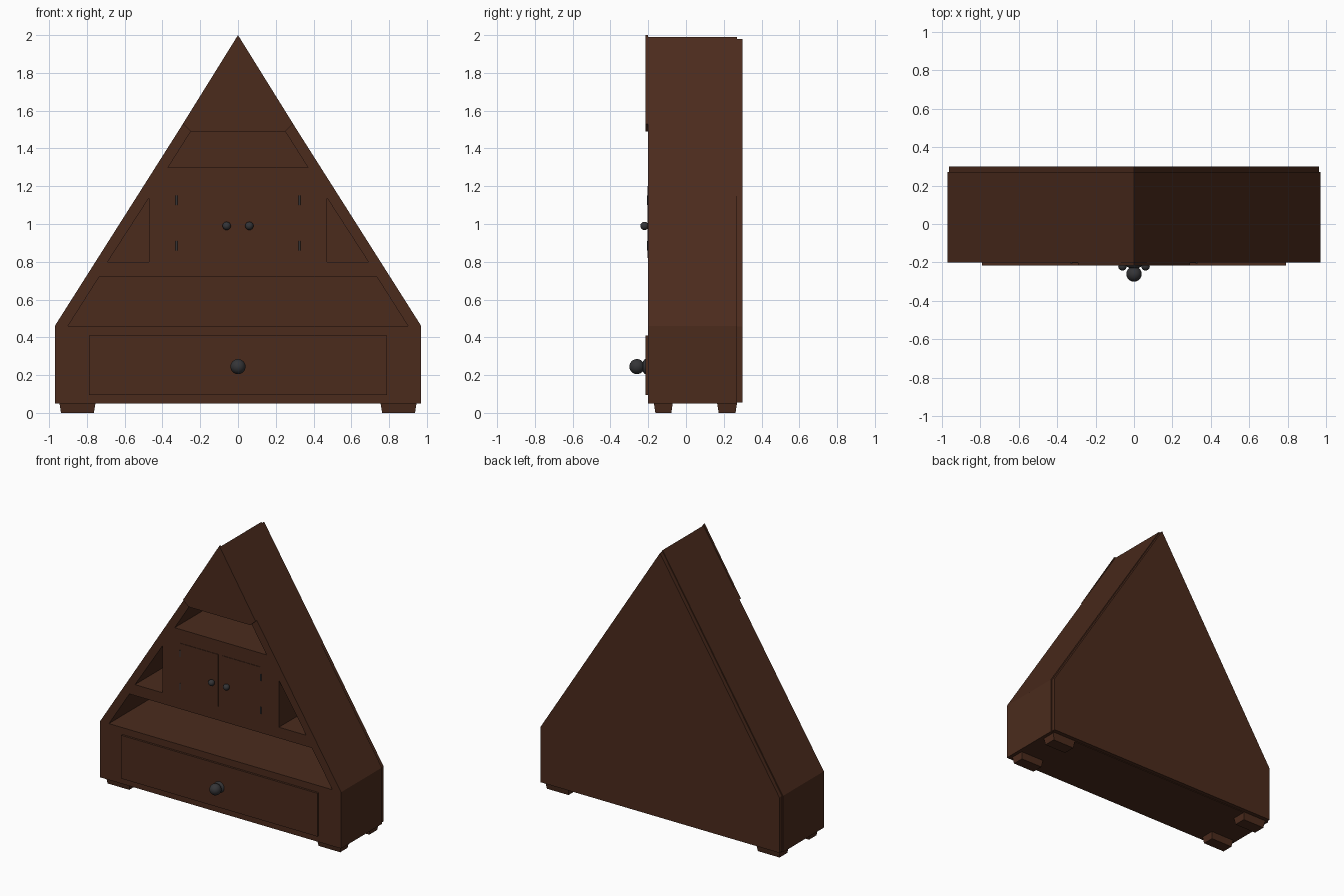
import bpy, bmesh
from math import pi

if "Cube" in bpy.data.objects:
    bpy.data.objects.remove(bpy.data.objects["Cube"])


def material(name, rgb):
    m = bpy.data.materials.new(name)
    m.diffuse_color = (*rgb, 1)
    m.use_nodes = True
    m.node_tree.nodes["Principled BSDF"].inputs["Base Color"].default_value = m.diffuse_color
    return m


wood = material("dark_wood", (0.07, 0.024, 0.012))
metal = material("dark_metal", (0.035, 0.035, 0.038))


def finish(name, bm, mat):
    bmesh.ops.recalc_face_normals(bm, faces=bm.faces)
    me = bpy.data.meshes.new(name)
    bm.to_mesh(me)
    bm.free()
    me.materials.append(mat)
    ob = bpy.data.objects.new(name, me)
    bpy.context.collection.objects.link(ob)
    return ob


def prism(name, pts, y0, y1, mat=wood):
    """Extrude an x-z outline from y0 to y1."""
    bm = bmesh.new()
    face = bm.faces.new([bm.verts.new((x, y0, z)) for x, z in pts])
    ext = bmesh.ops.extrude_face_region(bm, geom=[face])["geom"]
    bmesh.ops.translate(bm, vec=(0, y1 - y0, 0),
                        verts=[v for v in ext if isinstance(v, bmesh.types.BMVert)])
    return finish(name, bm, mat)


def rect(x0, x1, z0, z1):
    return [(x0, z0), (x1, z0), (x1, z1), (x0, z1)]


def select(ob):
    bpy.ops.object.select_all(action='DESELECT')
    ob.select_set(True)
    bpy.context.view_layer.objects.active = ob


def ball(name, loc, r, sy=1.0):
    bpy.ops.mesh.primitive_uv_sphere_add(segments=24, ring_count=12, radius=r, location=loc)
    ob = bpy.context.object
    ob.name = name
    ob.scale.y = sy
    ob.data.materials.append(metal)
    bpy.ops.object.shade_smooth()


def rod(name, loc, r, length, along_y=True):
    bpy.ops.mesh.primitive_cylinder_add(vertices=16, radius=r, depth=length, location=loc,
                                        rotation=(pi / 2 if along_y else 0, 0, 0))
    ob = bpy.context.object
    ob.name = name
    ob.data.materials.append(metal)
    bpy.ops.object.shade_smooth_by_angle()


# cabinet body with its open shelves cut out
body = prism("cabinet_body", [(-0.97, 0.05), (0.97, 0.05), (0.97, 0.46), (0, 1.99), (-0.97, 0.46)],
             -0.2, 0.27)
openings = [
    [(-0.90, 0.46), (0.90, 0.46), (0.735, 0.72), (-0.735, 0.72)],
    [(-0.37, 1.30), (0.37, 1.30), (0.25, 1.49), (-0.25, 1.49)],
    [(0.47, 0.80), (0.69, 0.80), (0.47, 1.14)],
    [(-0.47, 0.80), (-0.69, 0.80), (-0.47, 1.14)],
]
for pts in openings:
    cutter = prism("shelf_cutter", pts, -0.3, 0.35)
    cutter.hide_render = True
    mod = body.modifiers.new("opening", 'BOOLEAN')
    mod.operation = 'DIFFERENCE'
    mod.solver = 'EXACT'
    mod.object = cutter
    select(body)
    bpy.ops.object.modifier_apply(modifier=mod.name)
    bpy.data.objects.remove(cutter)

# back board, crown and drawer
prism("back_board", [(-0.962, 0.055), (0.962, 0.055), (0.962, 0.458), (0, 1.98), (-0.962, 0.458)],
      0.27, 0.3)
prism("crown_panel", [(-0.25, 1.49), (0.25, 1.49), (0.292, 1.53), (0, 2.0), (-0.292, 1.53)],
      -0.215, -0.2)
prism("drawer_front", rect(-0.79, 0.79, 0.095, 0.41), -0.215, -0.2)

# drawer knob
ball("drawer_knob", (0, -0.26, 0.245), 0.04)
ball("drawer_knob_base", (0, -0.214, 0.245), 0.04, 0.45)
rod("drawer_knob_stem", (0, -0.23, 0.245), 0.014, 0.05)

for s, side in ((-1, "left"), (1, "right")):
    # door, knob and hinges
    prism(f"{side}_door", rect(s * 0.018, s * 0.322, 0.82, 1.20), -0.2035, -0.195)
    ball(f"{side}_door_knob", (s * 0.06, -0.22, 0.99), 0.022)
    rod(f"{side}_door_knob_stem", (s * 0.06, -0.205, 0.99), 0.009, 0.02)
    for z in (0.885, 1.125):
        rod(f"{side}_hinge", (s * 0.325, -0.2, z), 0.006, 0.05, False)
    # tapered feet
    for y0, y1, end in ((-0.17, -0.07, "front"), (0.165, 0.27, "back")):
        bm = bmesh.new()
        bmesh.ops.create_cube(bm, size=1)
        for v in bm.verts:
            t = 0.008 if v.co.z < 0 else 0
            v.co = (s * (0.945 - t if v.co.x > 0 else 0.755 + t),
                    y1 - t if v.co.y > 0 else y0 + t,
                    0 if v.co.z < 0 else 0.05)
        finish(f"{end}_{side}_foot", bm, wood)
